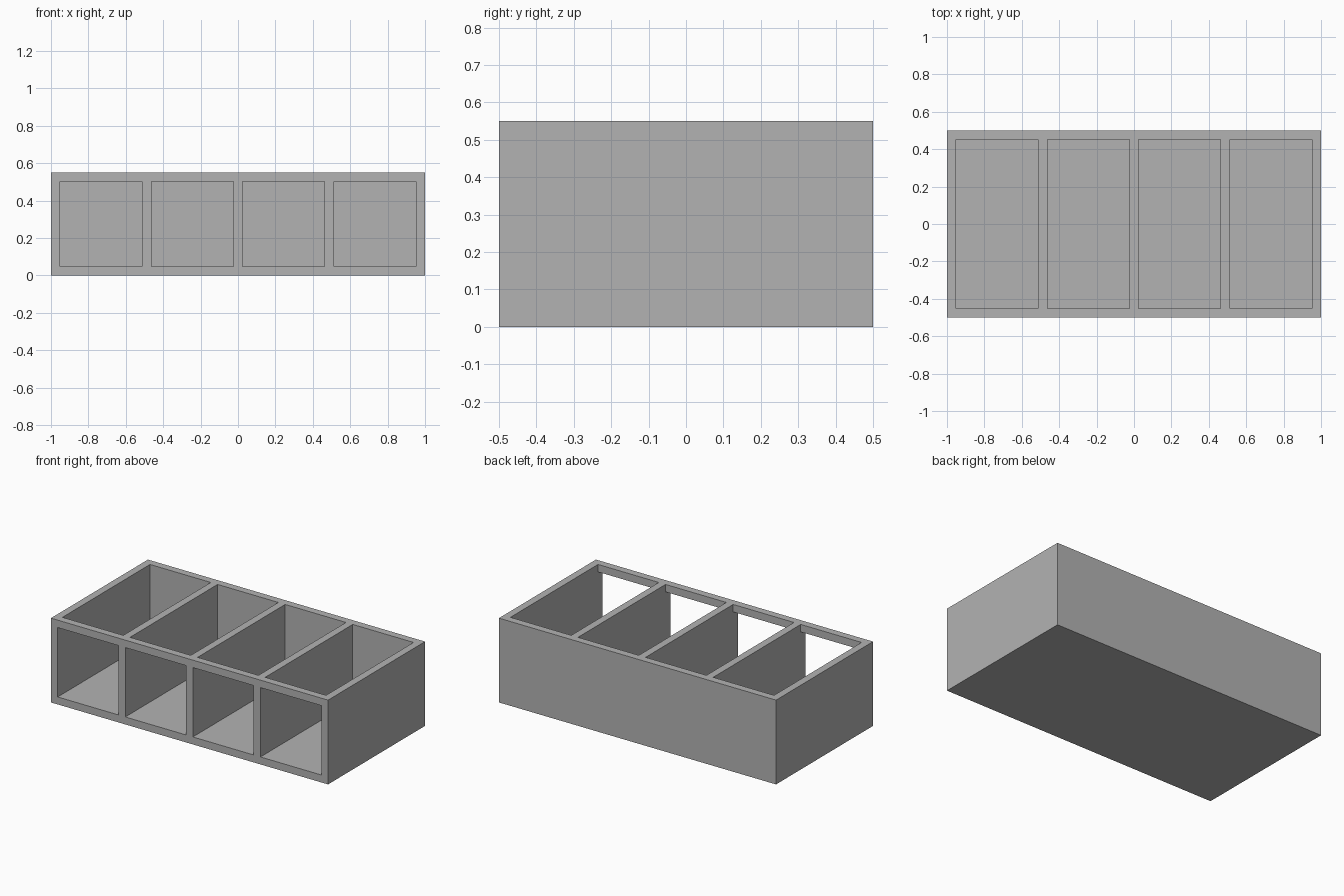
import bpy
import bmesh
from mathutils import Vector

# Overall size, board thickness and compartment layout
LENGTH, DEPTH, HEIGHT = 2.0, 1.0, 0.55
WALL = 0.0487
CELLS = 4
CELL_WIDTH = (LENGTH - (CELLS + 1) * WALL) / CELLS

cube = bpy.data.objects.get("Cube")
if cube:
    bpy.data.objects.remove(cube, do_unlink=True)


def flat_material(name, colour):
    mat = bpy.data.materials.new(name)
    mat.use_nodes = True
    mat.diffuse_color = colour
    mat.node_tree.nodes["Principled BSDF"].inputs["Base Color"].default_value = colour
    return mat


def extrude_side_profile(bm, profile, x0, x1):
    """Extrude a (y, z) outline along x from x0 to x1."""
    face = bm.faces.new([bm.verts.new((x0, y, z)) for y, z in profile])
    solid = bmesh.ops.extrude_face_region(bm, geom=[face])
    moved = [v for v in solid["geom"] if isinstance(v, bmesh.types.BMVert)]
    bmesh.ops.translate(bm, verts=moved, vec=Vector((x1 - x0, 0, 0)))


def finish(bm, name):
    bmesh.ops.recalc_face_normals(bm, faces=bm.faces)
    mesh = bpy.data.meshes.new(name)
    bm.to_mesh(mesh)
    bm.free()
    obj = bpy.data.objects.new(name, mesh)
    bpy.context.collection.objects.link(obj)
    return obj


# Solid block that becomes the divided storage tray
back, front = DEPTH / 2, -DEPTH / 2
bm = bmesh.new()
extrude_side_profile(bm, [(front, 0), (back, 0), (back, HEIGHT), (front, HEIGHT)],
                     -LENGTH / 2, LENGTH / 2)
tray = finish(bm, "divided_tray")
tray.data.materials.append(flat_material("plain grey", (0.45, 0.45, 0.45, 1)))

# One cutter per compartment: open at the top and front, leaving the front rail
over = 0.1
rail = HEIGHT - WALL
hollow = [(front - over, WALL), (back - WALL, WALL),
          (back - WALL, HEIGHT + over), (front + WALL, HEIGHT + over),
          (front + WALL, rail), (front - over, rail)]
bm = bmesh.new()
for i in range(CELLS):
    x0 = -LENGTH / 2 + WALL + i * (CELL_WIDTH + WALL)
    extrude_side_profile(bm, hollow, x0, x0 + CELL_WIDTH)
cutter = finish(bm, "compartment_cutter")
cutter.hide_render = True

# Carve the compartments and drop the cutter
cut = tray.modifiers.new("compartments", 'BOOLEAN')
cut.operation = 'DIFFERENCE'
cut.solver = 'EXACT'
cut.object = cutter
bpy.context.view_layer.objects.active = tray
bpy.ops.object.modifier_apply(modifier=cut.name)
bpy.data.objects.remove(cutter, do_unlink=True)
